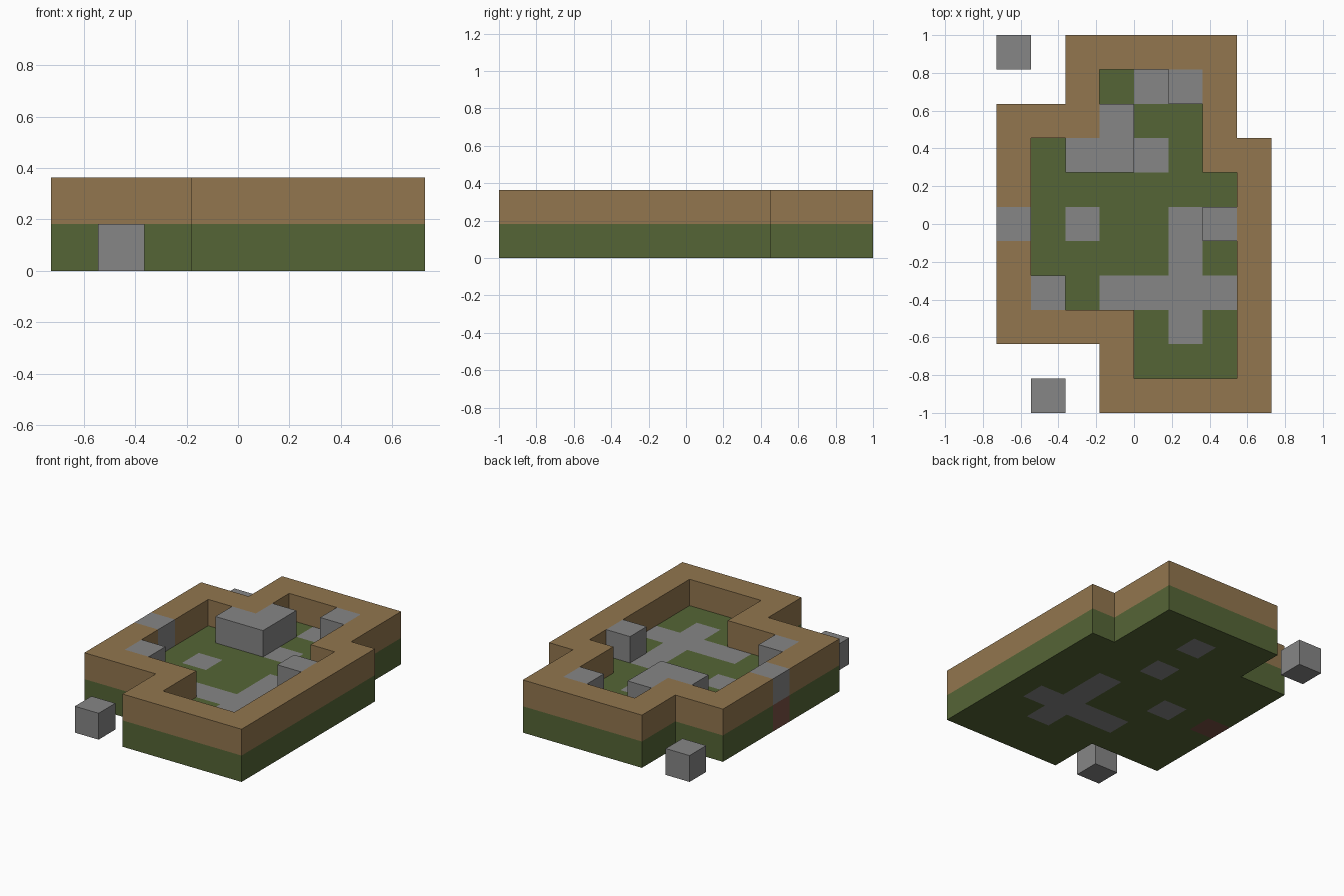
import bpy
import bmesh
from mathutils import Vector

cube = bpy.data.objects.get("Cube")
if cube:
    bpy.data.objects.remove(cube, do_unlink=True)

CELL = 2 / 11  # edge of one block

# Block plans, back row first: G grass, E earth, S stone, R clay, L loose stone, . empty
GROUND = ["L.GGGGG.", "..GGSGG.", "GGGGGGG.", "GGGGSGGG", "GGGGGGGG", "RGSGGSGG",
          "GGGGGSGG", "GGGSSSSG", "GGGGGSGG", "...GGGGG", ".L.GGGGG"]
UPPER = ["..EEEEE.", "..E..SE.", "EEES..E.", "E.SS..EE", "E......E", "S.....SE",
         "E......E", "ES.....E", "EEEE...E", "...E...E", "...EEEEE"]


def material(name, rgb):
    """Flat material from 0-255 display values."""
    lin = [((c / 255 + 0.055) / 1.055) ** 2.4 for c in rgb]
    mat = bpy.data.materials.new(name)
    mat.use_nodes = True
    mat.diffuse_color = (*lin, 1)
    bsdf = next(n for n in mat.node_tree.nodes if n.type == "BSDF_PRINCIPLED")
    bsdf.inputs["Base Color"].default_value = (*lin, 1)
    bsdf.inputs["Roughness"].default_value = 0.9
    return mat


grass = material("grass_green", (85, 101, 54))
earth = material("earth_brown", (146, 118, 78))
stone = material("stone_grey", (134, 134, 134))
clay = material("clay_red_brown", (120, 80, 66))

# All filled blocks, indexed by column, row from the front, and layer
blocks = {}
for layer, plan in enumerate((GROUND, UPPER)):
    for row, line in enumerate(reversed(plan)):
        for col, kind in enumerate(line):
            if kind != ".":
                blocks[col, row, layer] = kind


def block_part(name, kind, layer, mat):
    """One object from all blocks of a kind in a layer, with only open faces kept."""
    bm = bmesh.new()
    for key, k in blocks.items():
        if k != kind or key[2] != layer:
            continue
        center = Vector((key[0] - 3.5, key[1] - 5, key[2] + 0.5))
        for axis in range(3):
            for sign in (-1, 1):
                n = Vector((0, 0, 0))
                n[axis] = sign
                if tuple(int(a + b) for a, b in zip(key, n)) in blocks:
                    continue
                u = Vector((0, 0, 0))
                u[(axis + 1) % 3] = 1
                v = n.cross(u)
                corners = [(n + a * u + b * v) / 2 + center
                           for a, b in ((-1, -1), (1, -1), (1, 1), (-1, 1))]
                bm.faces.new([bm.verts.new(c * CELL) for c in corners])
    bmesh.ops.remove_doubles(bm, verts=bm.verts, dist=CELL / 100)
    # Merge coplanar squares into larger flat faces
    bmesh.ops.dissolve_limit(bm, angle_limit=0.01, verts=bm.verts, edges=bm.edges)
    mesh = bpy.data.meshes.new(name)
    bm.to_mesh(mesh)
    bm.free()
    mesh.materials.append(mat)
    obj = bpy.data.objects.new(name, mesh)
    bpy.context.collection.objects.link(obj)


block_part("grass_base", "G", 0, grass)
block_part("stone_paving", "S", 0, stone)
block_part("clay_block", "R", 0, clay)
block_part("loose_stones", "L", 0, stone)
block_part("earth_wall", "E", 1, earth)
block_part("raised_stones", "S", 1, stone)
